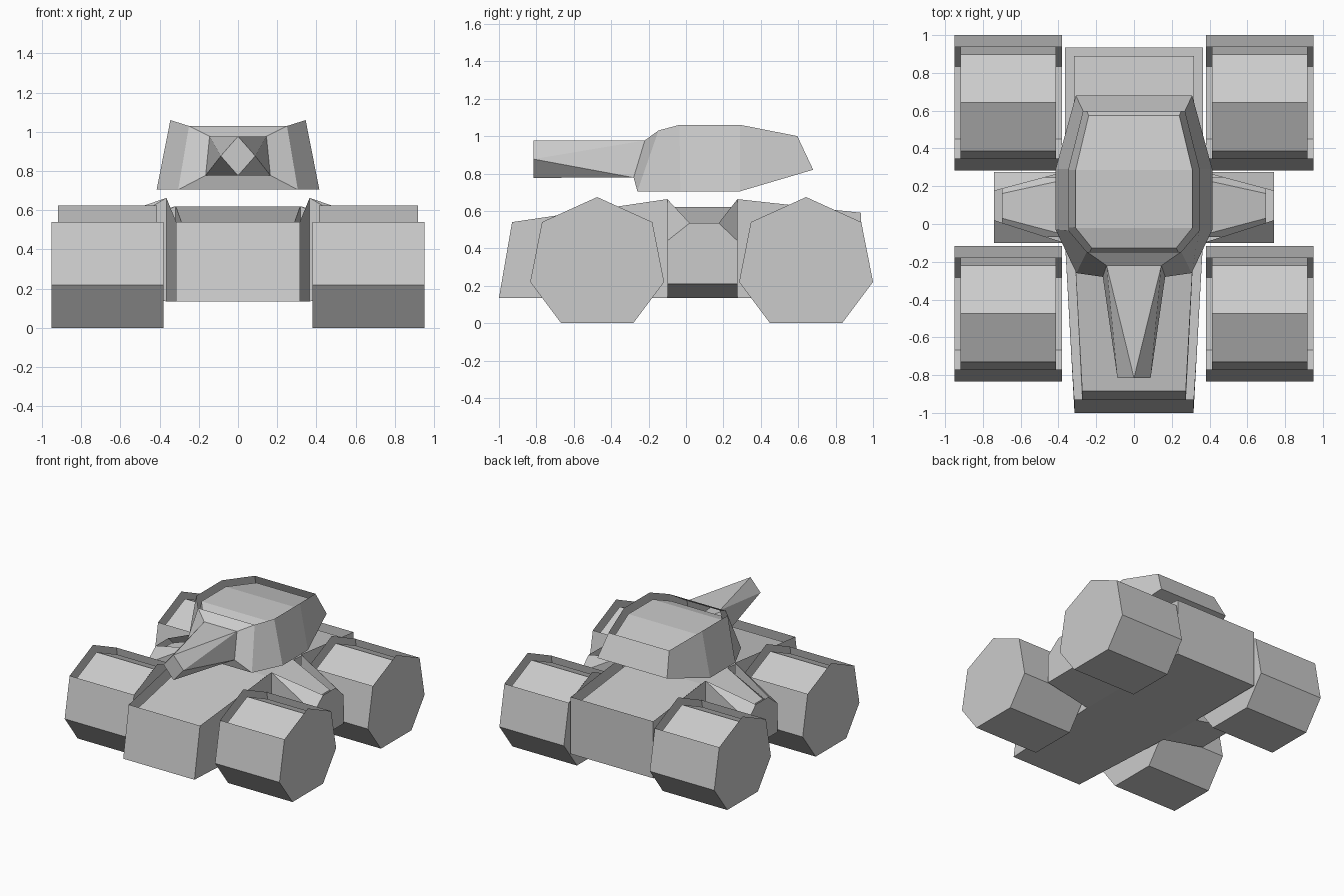
import bpy, bmesh

if "Cube" in bpy.data.objects:
    bpy.data.objects.remove(bpy.data.objects["Cube"])


def make(name, verts, faces):
    me = bpy.data.meshes.new(name)
    me.from_pydata(verts, [], faces)
    bm = bmesh.new()
    bm.from_mesh(me)
    bmesh.ops.remove_doubles(bm, verts=bm.verts, dist=0.0005)
    bmesh.ops.recalc_face_normals(bm, faces=bm.faces)
    bm.to_mesh(me)
    bm.free()
    ob = bpy.data.objects.new(name, me)
    bpy.context.collection.objects.link(ob)
    return ob


def rings(name, a, b, skip=()):
    """Bridge two rings and cap both ends; skipped sides stay open."""
    n = len(a)
    faces = [(i, (i + 1) % n, n + (i + 1) % n, n + i) for i in range(n) if i not in skip]
    faces += [tuple(range(n)), tuple(range(n, 2 * n))]
    return make(name, a + b, faces)


def body(name, stations, top=True, front=True, no_side=(), extra_v=(), extra_f=()):
    """Mirrored body from stations (x, y, z bottom / x, y, z top) along y."""
    verts, faces = [], []
    for xb, yb, zb, xt, yt, zt in stations:
        verts += [(-xb, yb, zb), (xb, yb, zb), (xt, yt, zt), (-xt, yt, zt)]
    for k in range(len(stations) - 1):
        for i in range(4):
            if (i == 2 and not top) or (i in (1, 3) and k in no_side):
                continue
            j = (i + 1) % 4
            faces.append((4 * k + i, 4 * k + j, 4 * k + 4 + j, 4 * k + 4 + i))
    e = len(verts)
    faces.append((e - 4, e - 3, e - 2, e - 1))
    if front:
        faces.append((0, 1, 2, 3))
    return make(name, verts + list(extra_v), faces + list(extra_f))


def shrink(stations, fx, fy, dz):
    """Smaller copy of the stations, for the sunken core inside a shell."""
    ys = [s[4] for s in stations]
    c = (min(ys) + max(ys)) / 2
    return [(xb * fx, c + (yb - c) * fy, zb + dz, xt * fx, c + (yt - c) * fy, zt - dz)
            for xb, yb, zb, xt, yt, zt in stations]


# Wheels: seven-sided drums, open on top, each with a smaller drum inside
half = [(0.295, 0.54), (0.358, 0.22), (0.193, 0.0)]
profile = [(0, 0.674)] + half + [(-y, z) for y, z in reversed(half)]
for sx, side in ((-1, "left"), (1, "right")):
    for yc, end in ((-0.475, "front"), (0.642, "rear")):
        for part, x0, x1, s, skip in (("drum", 0.38, 0.95, 1, (0, 6)),
                                      ("core", 0.414, 0.918, 0.865, ())):
            ring = lambda x: [(sx * x, yc + y * s, 0.31 + (z - 0.31) * s) for y, z in profile]
            rings(f"{end}_{side}_wheel_{part}", ring(x0), ring(x1), skip)

# Hull: open-topped shell with a sunken deck block
hull = [(0.315, -1.0, 0.135, 0.315, -0.93, 0.54),
        (0.365, -0.1, 0.135, 0.365, -0.1, 0.663),
        (0.365, 0.275, 0.135, 0.365, 0.275, 0.663),
        (0.365, 0.935, 0.135, 0.365, 0.935, 0.59)]
body("hull_shell", hull, top=False, no_side=(1,))
body("hull_deck", shrink(hull, 0.87, 0.952, 0.043))

# Side sponsons between the wheels
root = [(-0.1, 0.135), (-0.1, 0.663), (-0.1, 0.663), (0.275, 0.663), (0.275, 0.663), (0.275, 0.135)]
tip = [(-0.1, 0.21), (-0.1, 0.44), (0.02, 0.535), (0.175, 0.535), (0.275, 0.44), (0.275, 0.21)]
for sx, side in ((-1, "left"), (1, "right")):
    n = 6
    vs = [(sx * 0.365, y, z) for y, z in root] + [(sx * 0.74, y, z) for y, z in tip]
    fs = [(i, (i + 1) % n, n + (i + 1) % n, n + i) for i in range(n) if i != 2]
    make(f"{side}_sponson_shell", vs, fs + [tuple(range(n, 2 * n))])
    core = lambda x, pts: [(sx * x, 0.0875 + (y - 0.0875) * 0.84, 0.4 + (z - 0.4) * 0.84)
                           for y, z in pts]
    make(f"{side}_sponson_core", core(0.318, root) + core(0.70, tip),
         [(i, (i + 1) % n, n + (i + 1) % n, n + i) for i in range(n)] + [tuple(range(n, 2 * n))])

# Turret shell with tapered barrel: square root turning into a diamond muzzle
turret = [(0.305, -0.26, 0.705, 0.25, -0.147, 1.03),
          (0.415, -0.03, 0.705, 0.345, -0.035, 1.06),
          (0.415, 0.29, 0.705, 0.345, 0.29, 1.06),
          (0.308, 0.68, 0.82, 0.268, 0.595, 1.0)]
barrel = [(-0.165, -0.28, 0.778), (0.165, -0.28, 0.778), (0.145, -0.22, 0.977), (-0.145, -0.22, 0.977),
          (0, -0.815, 0.777), (0.088, -0.815, 0.877), (0, -0.815, 0.977), (-0.088, -0.815, 0.877)]
faces = [(20, 21, 22, 23)]
for i in range(4):
    j = (i + 1) % 4
    faces += [(i, j, 16 + j, 16 + i), (16 + i, 16 + j, 20 + i), (16 + j, 20 + j, 20 + i)]
body("turret_shell", turret, top=False, front=False, extra_v=barrel, extra_f=faces)
body("turret_core", shrink(turret, 0.895, 0.945, 0.04))
